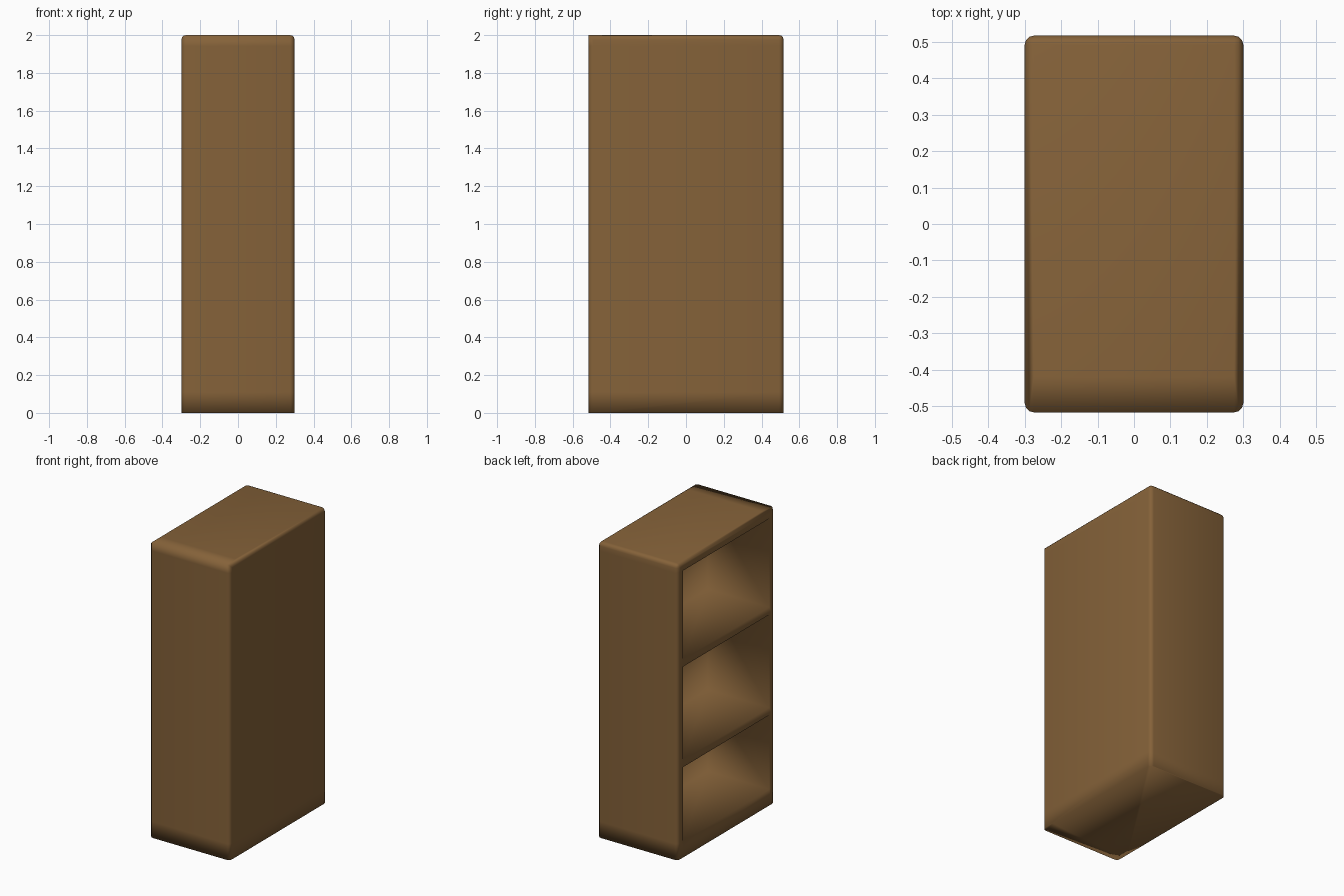
import bpy, bmesh
from mathutils import Vector

if "Cube" in bpy.data.objects:
    bpy.data.objects.remove(bpy.data.objects["Cube"])

W, D, H = 0.60, 1.034, 2.0            # x, y, z size
ROUND = 0.025                         # corner radius
SIDE = 0.462                          # half width of the openings
OPEN = [(0.11, 0.612), (0.662, 1.292), (1.342, 1.942)]   # compartments, low to high
DEPTH = 0.46

wood = bpy.data.materials.new("brown_wood")
wood.diffuse_color = (0.235, 0.122, 0.041, 1)
wood.use_nodes = True
wood.node_tree.nodes["Principled BSDF"].inputs["Base Color"].default_value = wood.diffuse_color


def cut(bm, co, no, faces=None):
    """Add an edge loop where a plane crosses the faces."""
    fs = list(faces or bm.faces)
    geom = fs + list({e for f in fs for e in f.edges}) + list({v for f in fs for v in f.verts})
    bmesh.ops.bisect_plane(bm, geom=geom, dist=1e-5, plane_co=co, plane_no=no)


def facing(bm, axis, sign):
    """Faces that look straight along one axis."""
    bm.normal_update()
    return [f for f in bm.faces if f.normal[axis] * sign > 0.99]


bm = bmesh.new()

# Cabinet body
bmesh.ops.create_cube(bm, size=1)
for v in bm.verts:
    v.co = Vector((v.co.x * W, v.co.y * D, (v.co.z + 0.5) * H))

# Round the upright corners and the top rim, except the rim at the front
edges = []
for e in bm.edges:
    mid = (e.verts[0].co + e.verts[1].co) / 2
    upright = abs(mid.z - H / 2) < 0.01
    top = mid.z > H - 0.01 and mid.y > -D / 2 + 0.01
    if upright or top:
        edges.append(e)
bmesh.ops.bevel(bm, geom=edges, offset=ROUND, segments=3, profile=0.5, affect='EDGES')

# Soft shading loop near the front on the top and underside
for sign in (1, -1):
    cut(bm, (0, -0.42, 0), (0, 1, 0), facing(bm, 2, sign))

# Loops that frame the openings
for z in [z for pair in OPEN for z in pair]:
    cut(bm, (0, 0, z), (0, 0, 1))
for s in (-SIDE, SIDE):
    cut(bm, (0, s, 0), (0, 1, 0), facing(bm, 0, -1))

# Sink the three compartments into the left side
holes = []
for f in facing(bm, 0, -1):
    c = f.calc_center_median()
    if abs(c.y) < 0.2 and any(a < c.z < b for a, b in OPEN):
        holes.append(f)
bmesh.ops.inset_individual(bm, faces=holes, thickness=0.0, depth=-DEPTH)

bmesh.ops.recalc_face_normals(bm, faces=list(bm.faces))
for f in bm.faces:
    f.smooth = True

mesh = bpy.data.meshes.new("bookcase")
bm.to_mesh(mesh)
bm.free()
mesh.materials.append(wood)
obj = bpy.data.objects.new("bookcase", mesh)
bpy.context.collection.objects.link(obj)
